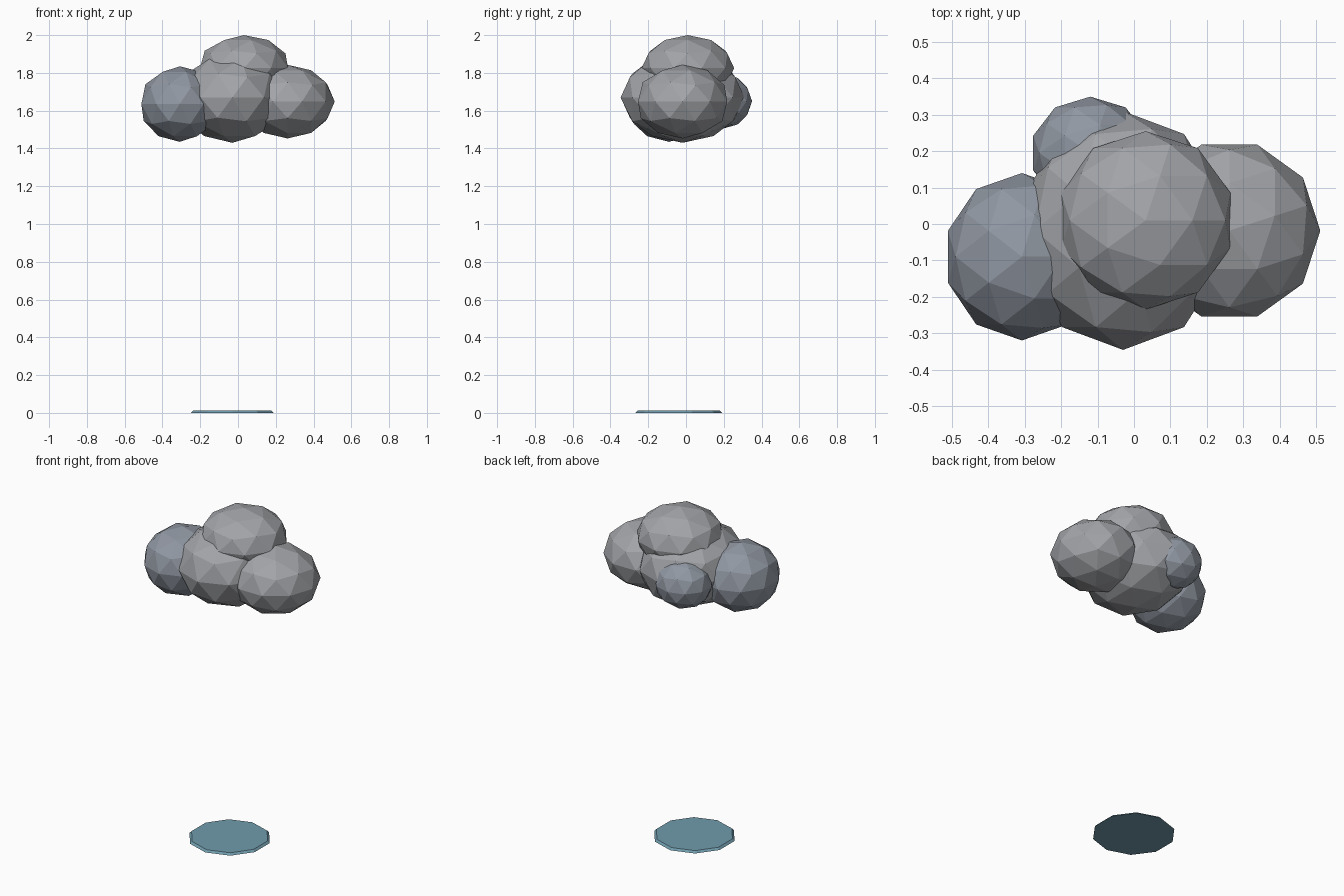
import bpy, bmesh, math
from mathutils import Matrix, Vector

if "Cube" in bpy.data.objects:
    bpy.data.objects.remove(bpy.data.objects["Cube"])


def material(name, rgb):
    m = bpy.data.materials.new(name)
    m.diffuse_color = (*rgb, 1)
    m.use_nodes = True
    m.node_tree.nodes["Principled BSDF"].inputs["Base Color"].default_value = m.diffuse_color
    return m


def finish(name, bm, mat):
    me = bpy.data.meshes.new(name)
    bm.to_mesh(me)
    bm.free()
    me.materials.append(mat)
    ob = bpy.data.objects.new(name, me)
    bpy.context.collection.objects.link(ob)
    return ob


def puff(name, centre, radii, mat, turn=0):
    # faceted, stretched ball
    bm = bmesh.new()
    bmesh.ops.create_icosphere(bm, subdivisions=2, radius=1)
    bm.transform(Matrix.Translation(Vector(centre))
                 @ Matrix.Diagonal((*radii, 1))
                 @ Matrix.Rotation(math.radians(turn), 4, 'Z'))
    return finish(name, bm, mat)


grey = material("cloud_grey", (0.36, 0.37, 0.39))
blue_grey = material("cloud_blue_grey", (0.28, 0.31, 0.36))
water = material("water", (0.16, 0.33, 0.41))

# Cloud puffs
puff("cloud_middle", (-0.03, -0.018, 1.67), (0.285, 0.328, 0.24), grey)
puff("cloud_left", (-0.308, -0.09, 1.635), (0.214, 0.23, 0.2), blue_grey)
puff("cloud_right", (0.262, -0.018, 1.648), (0.25, 0.248, 0.195), grey, 90)
puff("cloud_top", (0.032, 0.01, 1.825), (0.245, 0.245, 0.175), grey)
puff("cloud_back", (-0.12, 0.195, 1.65), (0.165, 0.155, 0.145), blue_grey)

# Thin ten-sided puddle with a slightly narrower top
bm = bmesh.new()
bmesh.ops.create_cone(bm, cap_ends=True, cap_tris=False, segments=10,
                      radius1=0.23, radius2=0.218, depth=0.012)
bm.transform(Matrix.Translation((-0.03, -0.038, 0.006)))
finish("puddle", bm, water)
